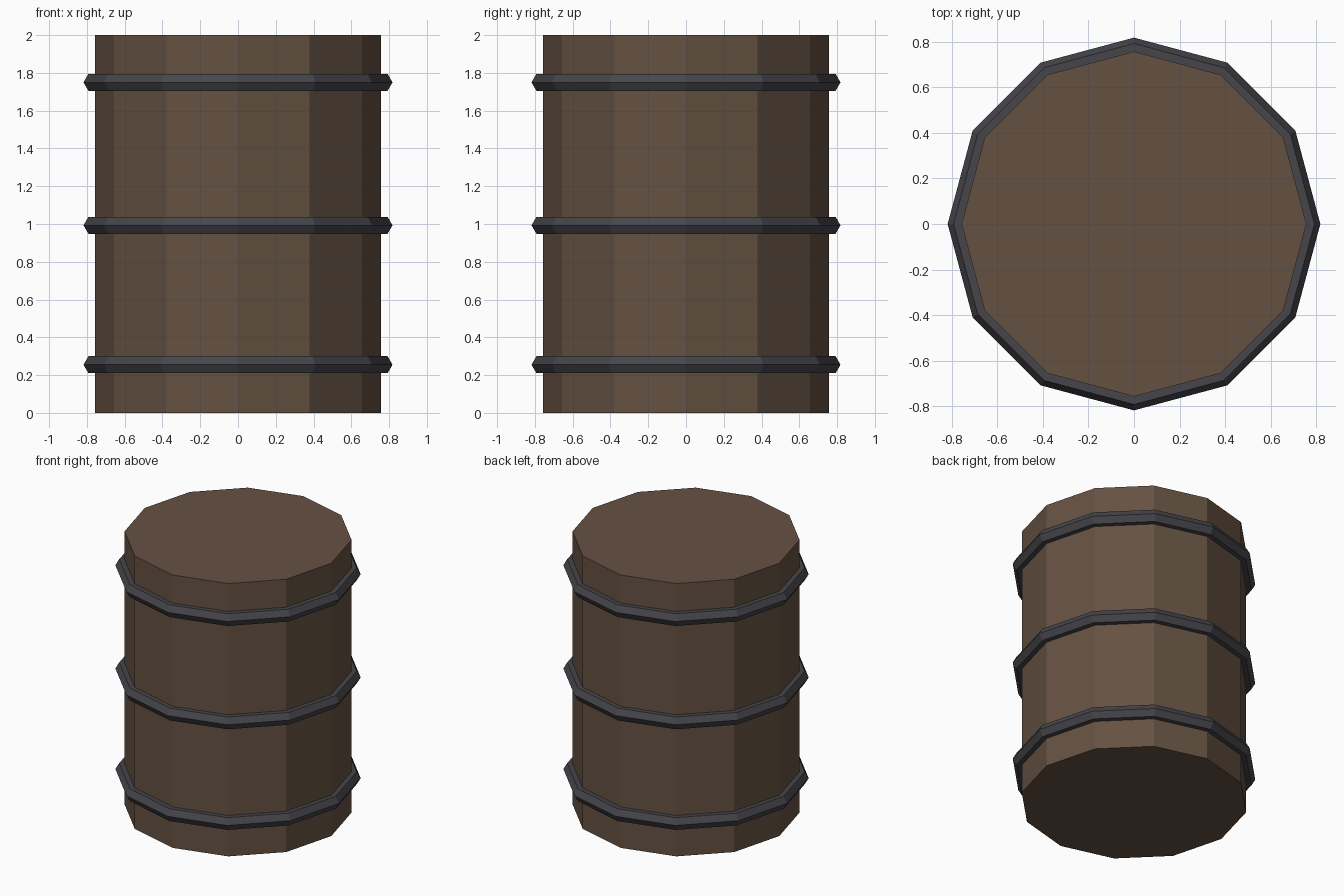
import bpy
from math import radians

default = bpy.data.objects.get("Cube")
if default:
    bpy.data.objects.remove(default, do_unlink=True)

SIDES = 12


def make_material(name, color):
    mat = bpy.data.materials.new(name)
    mat.use_nodes = True
    mat.diffuse_color = color
    mat.node_tree.nodes["Principled BSDF"].inputs["Base Color"].default_value = color
    return mat


wood = make_material("brown wood", (0.13, 0.083, 0.055, 1))
iron = make_material("dark iron", (0.06, 0.06, 0.07, 1))


def finish(name, mat):
    obj = bpy.context.object
    obj.name = obj.data.name = name
    obj.data.materials.clear()
    obj.data.materials.append(mat)
    bpy.ops.object.shade_flat()


# Twelve-sided wooden body, with corners on the axes
bpy.ops.mesh.primitive_cylinder_add(
    vertices=SIDES, radius=0.757, depth=2, location=(0, 0, 1))
finish("barrel_body", wood)

# Three hoops with a hexagonal section
for name, z in (("lower_hoop", 0.255), ("middle_hoop", 0.993), ("upper_hoop", 1.75)):
    bpy.ops.mesh.primitive_torus_add(
        major_segments=SIDES, minor_segments=6,
        major_radius=0.766, minor_radius=0.052, location=(0, 0, z))
    finish(name, iron)
